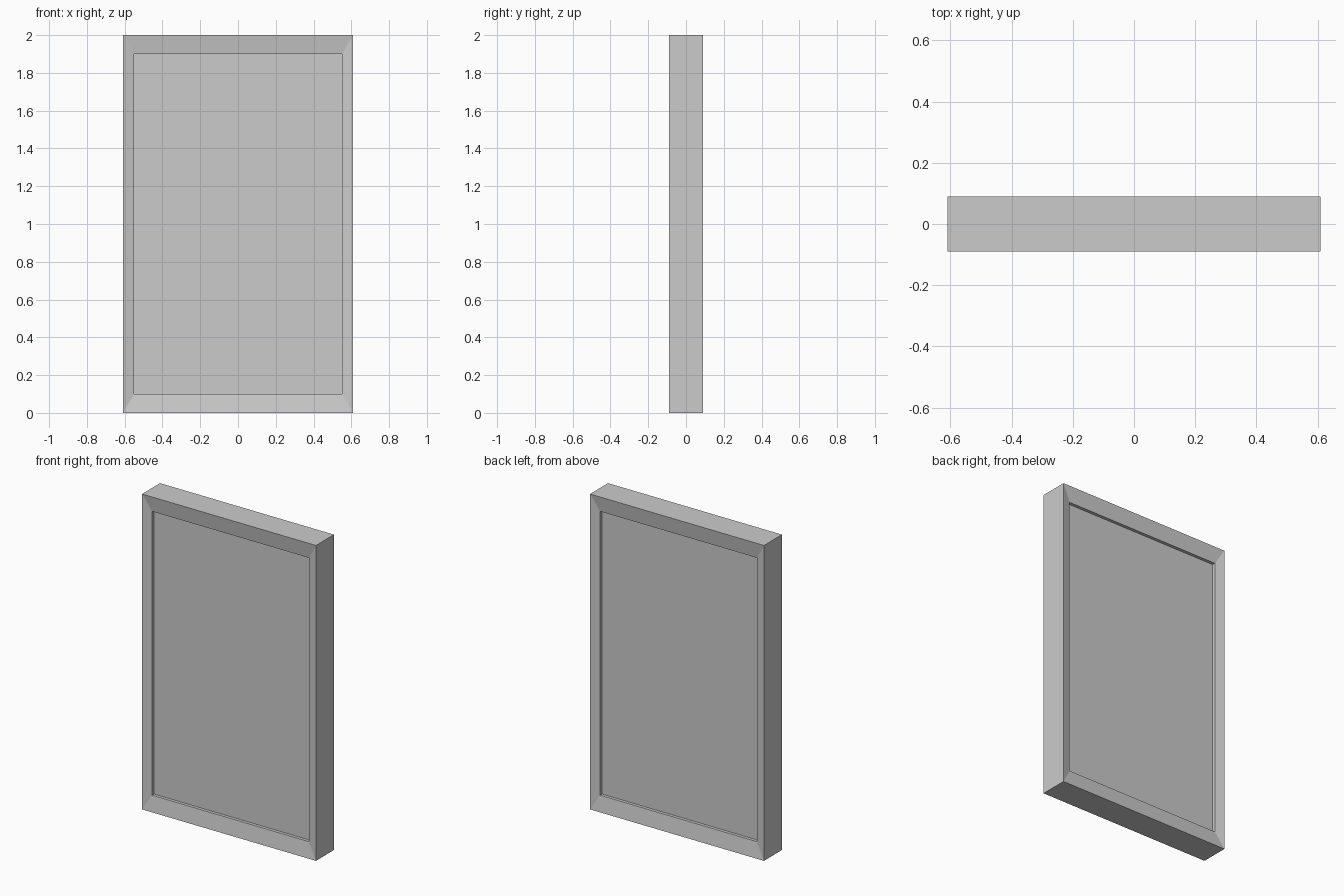
import bpy
import bmesh

if "Cube" in bpy.data.objects:
    bpy.data.objects.remove(bpy.data.objects["Cube"])

# Each ring: half width, half height, depth. Front half only, mirrored for the back.
front = [
    (0.55, 0.90, -0.055),   # recessed panel edge
    (0.55, 0.90, -0.075),   # inner lip of frame
    (0.61, 1.00, -0.09),    # outer edge of frame
]
rings = front + [(w, h, -y) for w, h, y in reversed(front)]

bm = bmesh.new()


def add_ring(w, h, y):
    return [bm.verts.new((sx * w, y, 1.0 + sz * h))
            for sx, sz in ((-1, -1), (1, -1), (1, 1), (-1, 1))]


loops = [add_ring(*r) for r in rings]

# Recessed panels, front and back
bm.faces.new(loops[0])
bm.faces.new(loops[-1][::-1])

# Sloped frame, step and outer sides
for a, b in zip(loops, loops[1:]):
    for i in range(4):
        j = (i + 1) % 4
        bm.faces.new((a[i], b[i], b[j], a[j]))

bmesh.ops.recalc_face_normals(bm, faces=bm.faces)
mesh = bpy.data.meshes.new("framed_panel")
bm.to_mesh(mesh)
bm.free()
panel = bpy.data.objects.new("framed_panel", mesh)
bpy.context.collection.objects.link(panel)
